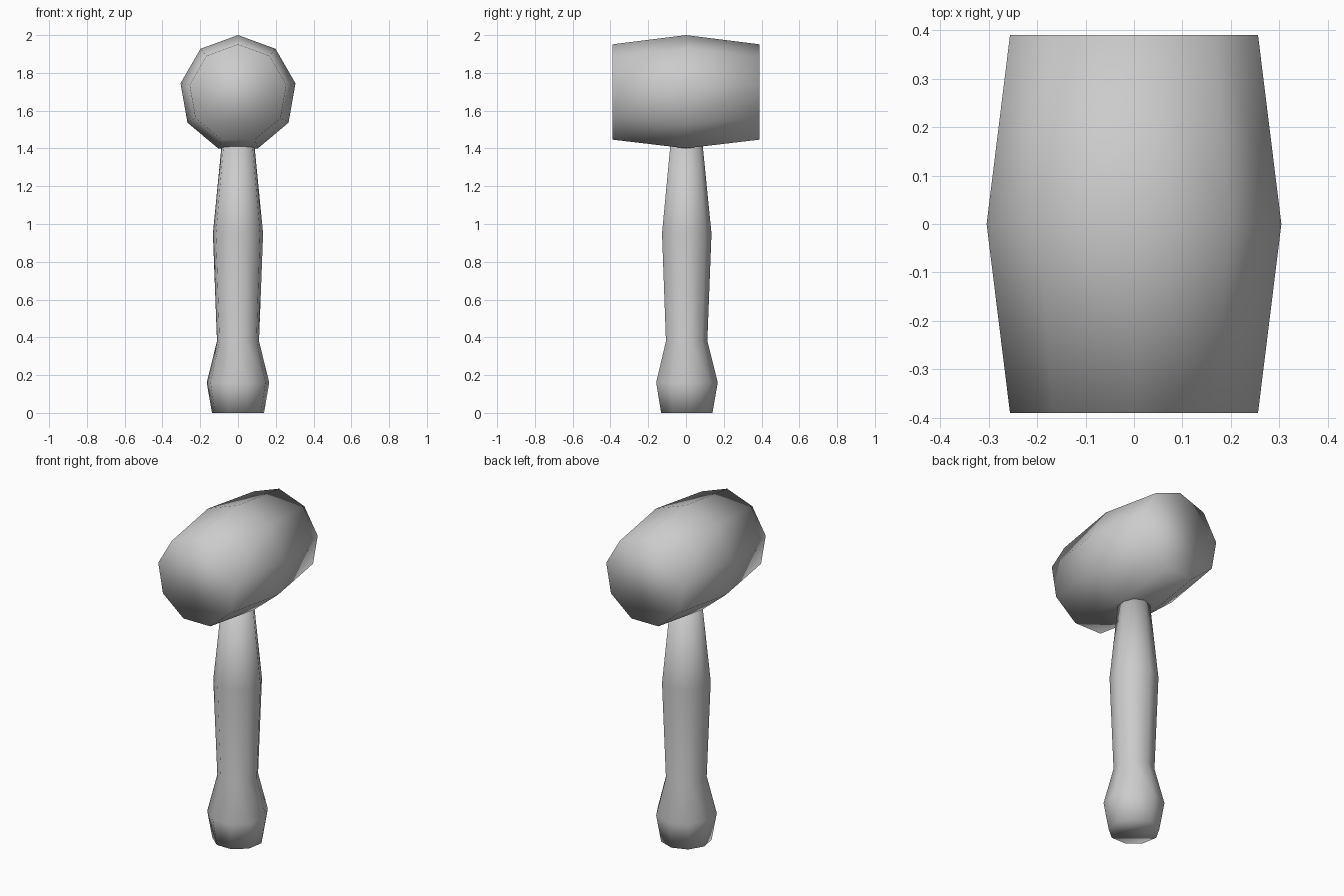
import bpy
import bmesh
from math import sin, cos, tau
from mathutils import Matrix

cube = bpy.data.objects.get("Cube")
if cube:
    bpy.data.objects.remove(cube, do_unlink=True)

SIDES = 9

grey = bpy.data.materials.new("plain grey")
grey.use_nodes = True
colour = (0.6, 0.6, 0.6, 1)
grey.diffuse_color = colour
grey.node_tree.nodes["Principled BSDF"].inputs["Base Color"].default_value = colour


def lathe(name, profile, matrix):
    """Nine-sided, capped, smooth solid from (radius, height) pairs."""
    bm = bmesh.new()
    rings = []
    for r, h in profile:
        angles = [tau * i / SIDES for i in range(SIDES)]
        rings.append([bm.verts.new((r * sin(a), r * cos(a), h)) for a in angles])
    for low, high in zip(rings, rings[1:]):
        for i in range(SIDES):
            j = (i + 1) % SIDES
            bm.faces.new((low[i], low[j], high[j], high[i]))
    bm.faces.new(rings[0])
    bm.faces.new(rings[-1])
    bm.transform(matrix)
    bmesh.ops.recalc_face_normals(bm, faces=bm.faces)
    for face in bm.faces:
        face.smooth = True
    mesh = bpy.data.meshes.new(name)
    bm.to_mesh(mesh)
    bm.free()
    mesh.materials.append(grey)
    obj = bpy.data.objects.new(name, mesh)
    bpy.context.collection.objects.link(obj)
    return obj


# Upright handle: flared pommel, narrow neck, swelling grip, tapered top
lathe("handle",
      [(0.14, 0), (0.168, 0.16), (0.113, 0.38), (0.135, 0.95), (0.088, 1.42)],
      Matrix.Identity(4))

# Barrel head lying along y, with a corner pointing straight up
lathe("mallet_head",
      [(0.26, -0.39), (0.309, 0), (0.26, 0.39)],
      Matrix.Translation((0, 0, 1.691)) @ Matrix.Rotation(tau / 4, 4, "X"))
